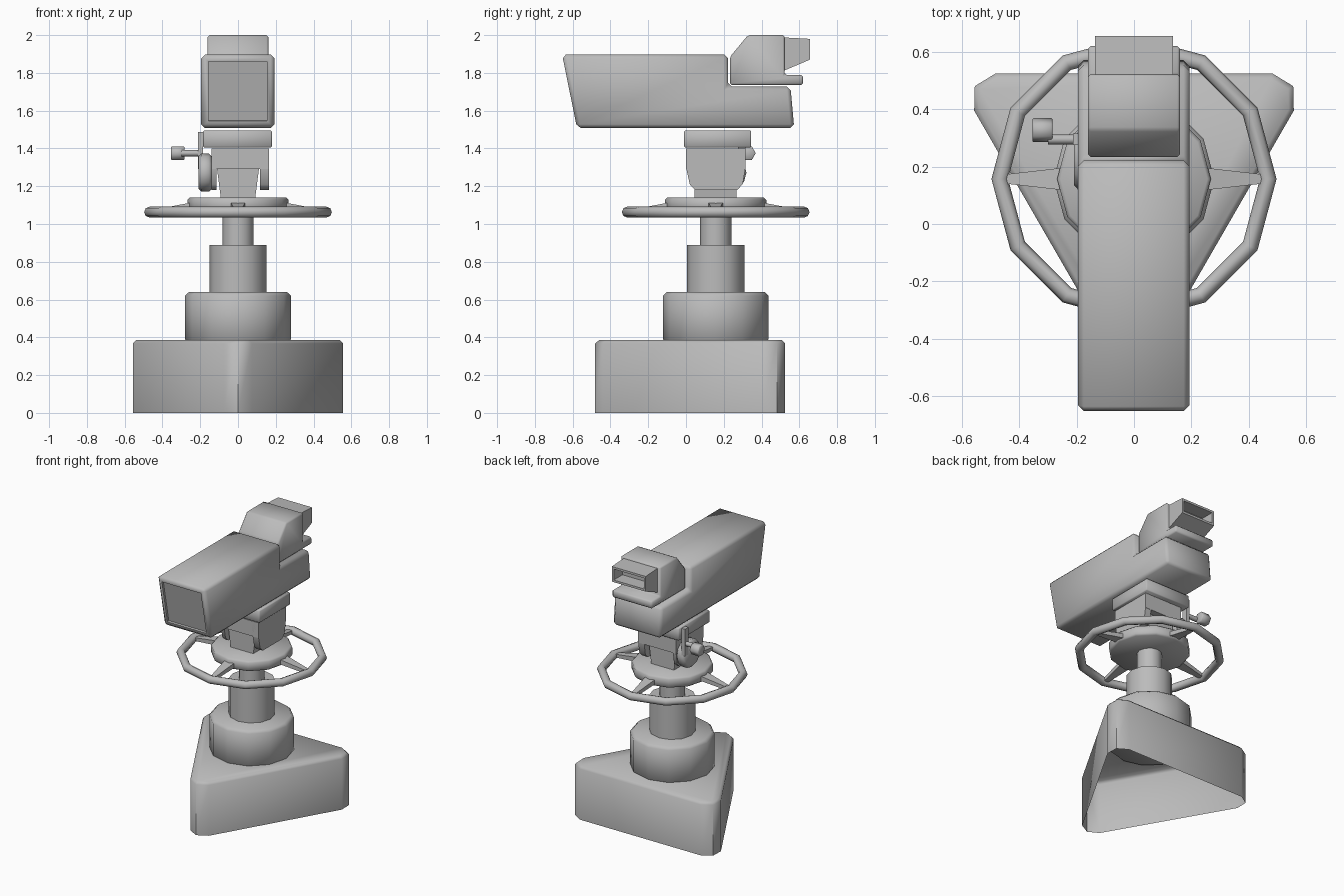
import bpy, bmesh, math
from mathutils import Matrix, Vector

cube = bpy.data.objects.get("Cube")
if cube:
    bpy.data.objects.remove(cube, do_unlink=True)

grey = bpy.data.materials.new("studio grey")
grey.use_nodes = True
grey.diffuse_color = (0.5, 0.5, 0.5, 1)
grey.node_tree.nodes["Principled BSDF"].inputs["Base Color"].default_value = (0.5, 0.5, 0.5, 1)

CY = 0.157  # y of the column axis


def finish(name, bm, angle=46):
    bmesh.ops.recalc_face_normals(bm, faces=bm.faces)
    me = bpy.data.meshes.new(name)
    bm.to_mesh(me)
    bm.free()
    me.materials.append(grey)
    for p in me.polygons:
        p.use_smooth = True
    me.set_sharp_from_angle(angle=math.radians(angle))
    ob = bpy.data.objects.new(name, me)
    bpy.context.collection.objects.link(ob)
    return ob


def facing(bm, direction):
    """The largest face looking along a direction."""
    bm.normal_update()
    d = Vector(direction)
    return max((f for f in bm.faces if f.normal.dot(d) > 0.9), key=lambda f: f.calc_area())


def sharp_bevel(bm, width, angle=35):
    if width:
        edges = [e for e in bm.edges if e.calc_face_angle(0) > math.radians(angle)]
        bmesh.ops.bevel(bm, geom=edges, offset=width, segments=1, profile=0.5, affect='EDGES')


def prism(pts, lo, hi, axis, bevel=0.0):
    """Extrude a closed outline along one axis."""
    place = {'x': lambda a, b, t: (t, a, b), 'y': lambda a, b, t: (a, t, b),
             'z': lambda a, b, t: (a, b, t)}[axis]
    bm = bmesh.new()
    ends = [[bm.verts.new(place(a, b, t)) for a, b in pts] for t in (lo, hi)]
    bm.faces.new(ends[0][::-1])
    bm.faces.new(ends[1])
    n = len(pts)
    for i in range(n):
        j = (i + 1) % n
        bm.faces.new((ends[0][i], ends[0][j], ends[1][j], ends[1][i]))
    bmesh.ops.recalc_face_normals(bm, faces=bm.faces)
    sharp_bevel(bm, bevel)
    return bm


def rect(a0, a1, b0, b1):
    return [(a0, b0), (a1, b0), (a1, b1), (a0, b1)]


def cylinder(name, r, lo, hi, centre=(0, CY), axis='z', sides=12, bevel=0.0):
    ring = [(centre[0] + r * math.cos(math.tau * i / sides),
             centre[1] + r * math.sin(math.tau * i / sides)) for i in range(sides)]
    return finish(name, prism(ring, lo, hi, axis, 0) if not bevel else rim(ring, lo, hi, axis, bevel))


def rim(ring, lo, hi, axis, bevel):
    """Prism with chamfered end rims only."""
    bm = prism(ring, lo, hi, axis)
    caps = [f for f in bm.faces if len(f.verts) == len(ring)]
    edges = list({e for f in caps for e in f.edges})
    bmesh.ops.bevel(bm, geom=edges, offset=bevel, segments=1, profile=0.5, affect='EDGES')
    return bm


def recess(bm, direction, thickness, depth):
    """Inset a face and push it inward."""
    f = facing(bm, direction)
    n = f.normal.copy()
    bmesh.ops.inset_region(bm, faces=[f], thickness=thickness)
    core = bmesh.ops.extrude_face_region(bm, geom=[f])["geom"]
    bmesh.ops.translate(bm, vec=-n * depth, verts=[v for v in core if isinstance(v, bmesh.types.BMVert)])
    bmesh.ops.delete(bm, geom=[f], context='FACES')


# Triangular hollow base with blunted corners, open underneath
tri = []
centre = Vector((0, 0.16))
for k in range(3):
    turn = Matrix.Rotation(math.tau * k / 3, 2)
    tri += [centre + turn @ Vector(p) for p in ((-0.075, -0.6), (0, -0.641), (0.075, -0.6))]
bm = rim([tuple(p) for p in tri], 0, 0.385, 'z', 0.018)
floor = [f for f in bm.faces if f.calc_center_median().z < 0.015]
bmesh.ops.delete(bm, geom=floor, context='FACES')
for v in bm.verts:
    if v.co.z < 0.03:
        v.co.z = 0
finish("base", bm)

# Telescopic column
cylinder("column_lower", 0.28, 0.37, 0.64, bevel=0.02)
cylinder("column_middle", 0.152, 0.62, 0.89)
cylinder("column_upper", 0.083, 0.87, 1.10)

# Steering ring, hub and four tapering spokes
bpy.ops.mesh.primitive_torus_add(major_segments=12, minor_segments=8, major_radius=0.468,
                                 minor_radius=0.029, location=(0, CY, 1.063))
ring = bpy.context.object
ring.name = "steering_ring"
ring.data.materials.append(grey)
bpy.ops.object.shade_smooth_by_angle(angle=math.radians(50))
cylinder("steering_hub", 0.268, 1.065, 1.14, bevel=0.012)
for k in range(4):
    bm = prism([(0.24, 1.08), (0.24, 1.115), (0.45, 1.075), (0.45, 1.052)], -0.04, 0.04, 'y')
    for v in bm.verts:
        if v.co.x > 0.4:
            v.co.y *= 0.4
    bmesh.ops.transform(bm, verts=bm.verts, matrix=Matrix.Translation((0, CY, 0)) @ Matrix.Rotation(k * math.pi / 2, 4, 'Z'))
    finish("spoke", bm)

# Pan and tilt head
finish("head_neck", prism([(-0.09, 1.13), (0.09, 1.13), (0.112, 1.3), (-0.112, 1.3)], 0.045, 0.268, 'y'))
finish("head_block", prism(rect(0, 0.315, 1.29, 1.4), -0.137, 0.164, 'x'))
cheek = [(0, 1.4), (0, 1.3), (0.02, 1.21), (0.05, 1.18), (0.27, 1.18), (0.3, 1.21), (0.315, 1.3), (0.315, 1.4)]
finish("head_cheek_left", prism(cheek, 0.116, 0.164, 'x'))
finish("head_cheek_right", prism(cheek, -0.14, -0.114, 'x'))
finish("mount_plate", prism(rect(-0.01, 0.345, 1.405, 1.495), -0.184, 0.18, 'x', 0.006))

# Crank on the right of the head
cylinder("crank_drum", 0.1, -0.21, -0.138, (0.22, 1.272), 'x', 12, 0.015)
finish("crank_arm", prism(rect(0.275, 0.315, 1.29, 1.487), -0.213, -0.186, 'x'))
cylinder("crank_rod", 0.017, -0.3, -0.19, (0.295, 1.375), 'x', 8)
cylinder("crank_knob", 0.042, -0.354, -0.284, (0.327, 1.375), 'x', 6, 0.004)

# Camera housing with a sunken front window
bm = prism([(-0.656, 1.897), (-0.577, 1.508), (0.573, 1.508), (0.553, 1.727), (0.222, 1.727), (0.222, 1.897)],
           -0.195, 0.193, 'x', 0.02)
recess(bm, (0, -1, -0.2), 0.026, 0.015)
finish("camera_body", bm)

# Viewfinder and its open eyepiece hood
finish("viewfinder", prism([(0.233, 1.735), (0.233, 1.885), (0.328, 2.0), (0.522, 2.0), (0.522, 1.79),
                            (0.62, 1.79), (0.62, 1.735)], -0.161, 0.161, 'x', 0.01))
bm = prism([(0.51, 1.988), (0.656, 1.98), (0.656, 1.87), (0.51, 1.808)], -0.136, 0.136, 'x')
recess(bm, (0, 1, 0), 0.022, 0.1)
finish("eyepiece_hood", bm)
